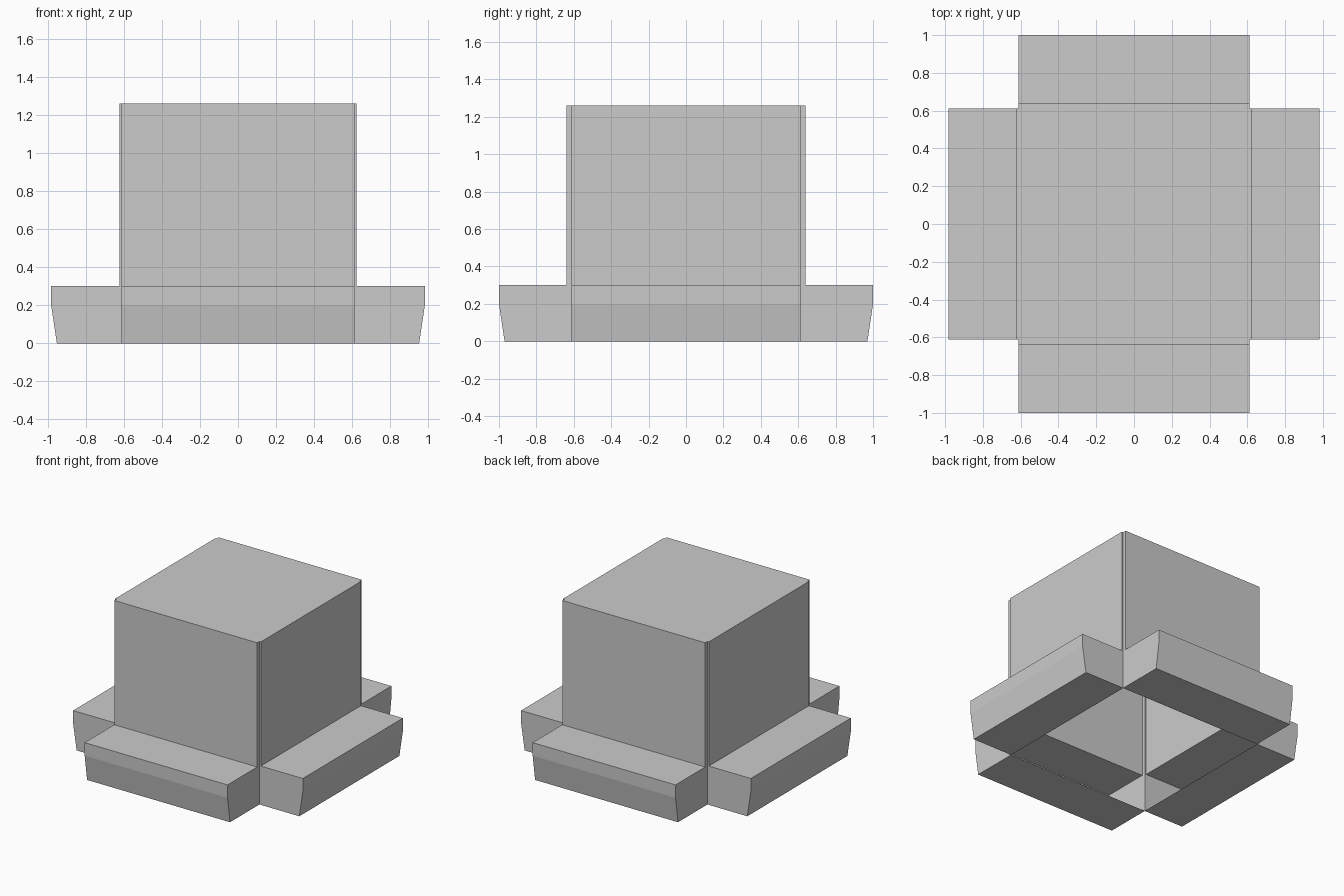
import bpy, bmesh
from math import pi
from mathutils import Matrix, Vector

if "Cube" in bpy.data.objects:
    bpy.data.objects.remove(bpy.data.objects["Cube"])

H = 0.611            # half width of the square core
LEDGE, TOP = 0.30, 1.26


def side(bm, angle, wall, outer):
    """One side: hollow base ledge, upright wall and top lip, open toward the core."""
    rot = Matrix.Rotation(angle, 3, 'Z')
    profile = [(H, 0), (outer - 0.03, 0), (outer, 0.20), (outer, LEDGE),
               (wall, LEDGE), (wall, TOP), (H, TOP)]
    rows = [[bm.verts.new(rot @ Vector((d, t, z))) for d, z in profile] for t in (-H, H)]
    for i in range(len(profile) - 1):
        bm.faces.new((rows[0][i], rows[1][i], rows[1][i + 1], rows[0][i + 1]))
    for row in rows:      # end caps
        bm.faces.new(row)


bm = bmesh.new()
for k in range(4):
    wall, outer = ((0.623, 0.982), (0.638, 1.0))[k % 2]
    side(bm, k * pi / 2, wall, outer)

# flat top of the core; the underside stays open
bm.faces.new([bm.verts.new((x, y, TOP)) for x, y in ((-H, -H), (H, -H), (H, H), (-H, H))])

bmesh.ops.remove_doubles(bm, verts=bm.verts, dist=0.0005)
bmesh.ops.recalc_face_normals(bm, faces=bm.faces)

mesh = bpy.data.meshes.new("hollow_block_with_ledges")
bm.to_mesh(mesh)
bm.free()
obj = bpy.data.objects.new("hollow_block_with_ledges", mesh)
bpy.context.collection.objects.link(obj)
